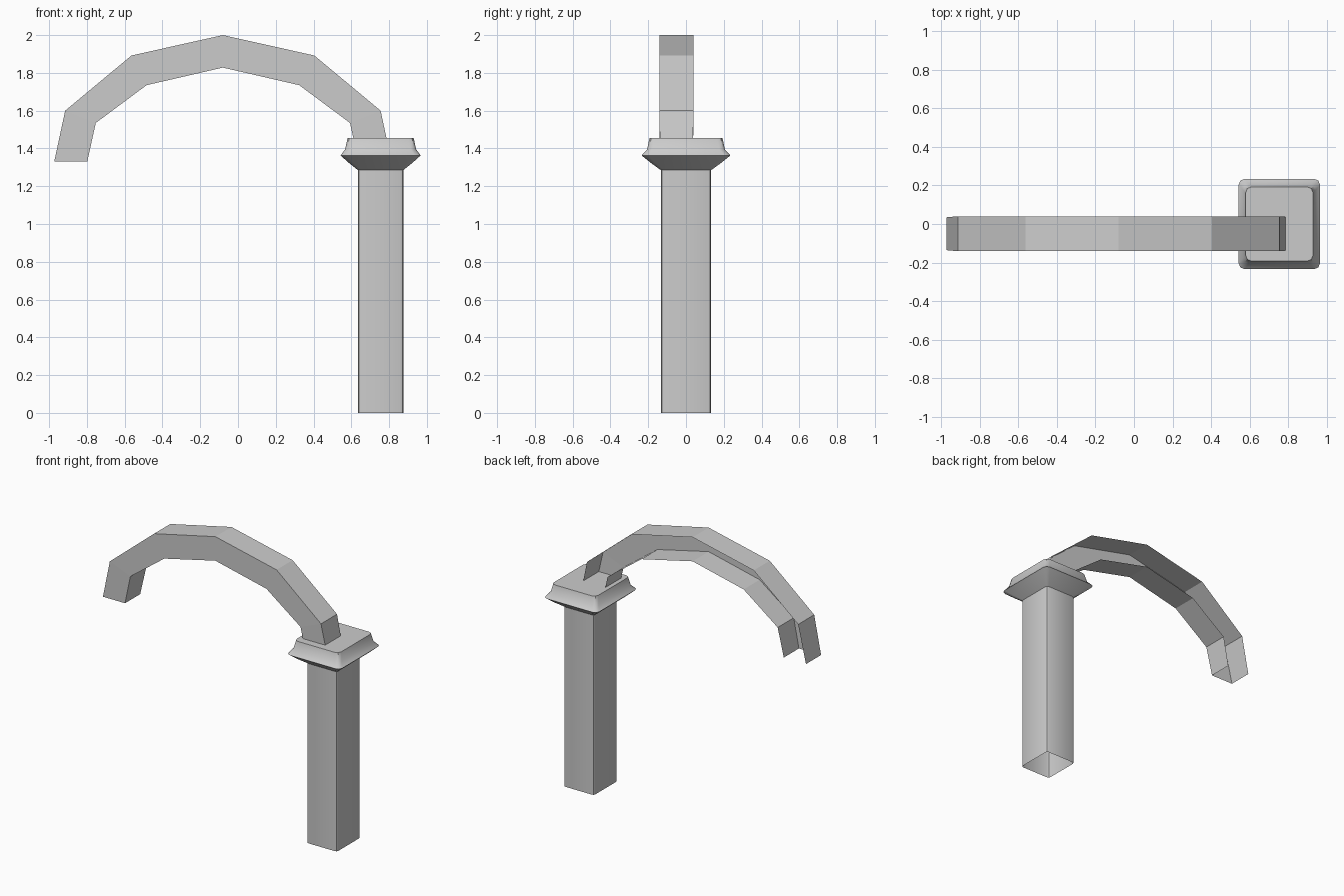
import bpy, bmesh, math

if "Cube" in bpy.data.objects:
    bpy.data.objects.remove(bpy.data.objects["Cube"])


def make_object(name, verts, faces, fix_normals=True):
    mesh = bpy.data.meshes.new(name)
    mesh.from_pydata(verts, [], faces)
    if fix_normals:
        bm = bmesh.new()
        bm.from_mesh(mesh)
        bmesh.ops.recalc_face_normals(bm, faces=bm.faces)
        bm.to_mesh(mesh)
        bm.free()
    obj = bpy.data.objects.new(name, mesh)
    bpy.context.collection.objects.link(obj)
    return obj


def ring(cx, hx, hy, c, z):
    """Rectangle with small cut corners."""
    quarter = [(hx, hy - c), (hx - c * 0.3, hy - c * 0.3), (hx - c, hy)]
    pts = quarter + [(-x, y) for x, y in quarter[::-1]]
    pts += [(-x, -y) for x, y in pts]
    return [(cx + x, y, z) for x, y in pts]


def loft(name, rings, cap_top=False):
    n = len(rings[0])
    verts = [v for r in rings for v in r]
    faces = [(k * n + i, k * n + (i + 1) % n, (k + 1) * n + (i + 1) % n, (k + 1) * n + i)
             for k in range(len(rings) - 1) for i in range(n)]
    if cap_top:
        faces.append(tuple(range(len(verts) - n, len(verts))))
    obj = make_object(name, verts, faces)
    bpy.ops.object.select_all(action='DESELECT')
    bpy.context.view_layer.objects.active = obj
    obj.select_set(True)
    bpy.ops.object.shade_smooth_by_angle(angle=math.radians(35))
    return obj


CX = 0.755

# Hollow post, open at the foot
loft("post", [ring(CX, 0.12, 0.133, 0.016, z) for z in (0.0, 1.285)])

# Moulded cap on the post: half width x, half width y, corner cut, height
cap = [(0.12, 0.133, 0.016, 1.285), (0.17, 0.188, 0.024, 1.325), (0.212, 0.235, 0.032, 1.363),
       (0.188, 0.206, 0.03, 1.395), (0.175, 0.193, 0.03, 1.455)]
loft("post_cap", [ring(CX, *p) for p in cap], cap_top=True)

# Faceted arch: front plate plus outer and inner bands, open at the back and ends
AX = -0.08
outer = [(0.893, 1.33), (0.835, 1.60), (0.484, 1.892), (0.0, 2.0)]
inner = [(0.718, 1.33), (0.673, 1.535), (0.404, 1.735), (0.0, 1.828)]


def mirrored(half):
    return [(-x, z) for x, z in half] + half[-2::-1]


out_pts, in_pts = mirrored(outer), mirrored(inner)
n = len(out_pts)
verts = []
for i in range(n):
    end = i in (0, n - 1)
    front, back = (-0.136, 0.035) if end else (-0.141, 0.04)
    (xo, zo), (xi, zi) = out_pts[i], in_pts[i]
    verts += [(AX + xo, back, zo), (AX + xo, front, zo), (AX + xi, front, zi), (AX + xi, back, zi)]
faces = [(4 * i + j, 4 * i + j + 1, 4 * i + j + 5, 4 * i + j + 4)
         for i in range(n - 1) for j in range(3)]
make_object("arch", verts, faces, fix_normals=False)
